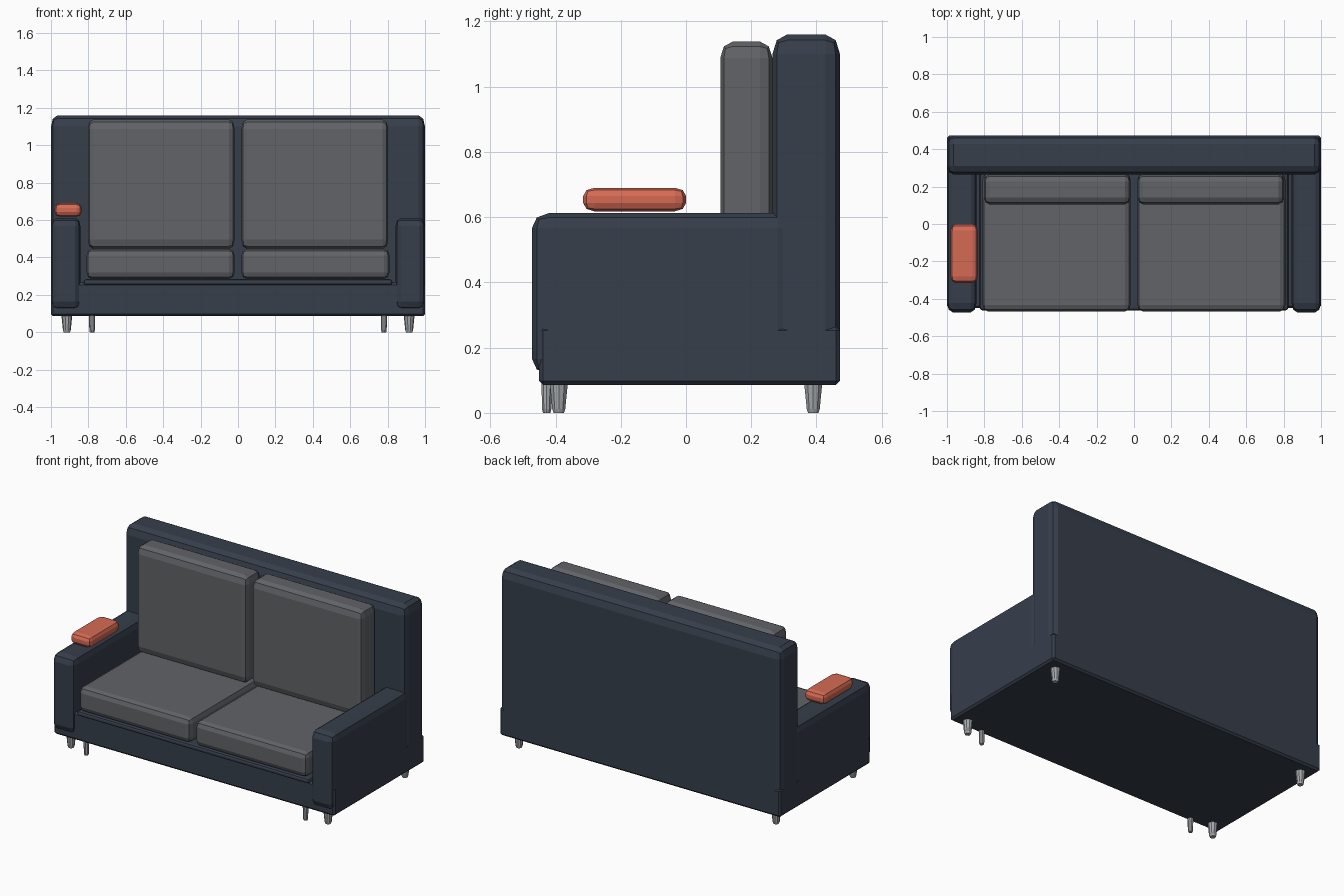
import bpy, bmesh, math

if "Cube" in bpy.data.objects:
    bpy.data.objects.remove(bpy.data.objects["Cube"])


def material(name, srgb):
    m = bpy.data.materials.new(name)
    lin = [(c / 255 / 12.92) if c < 10 else ((c / 255 + 0.055) / 1.055) ** 2.4 for c in srgb]
    m.diffuse_color = (*lin, 1)
    m.use_nodes = True
    m.node_tree.nodes["Principled BSDF"].inputs["Base Color"].default_value = m.diffuse_color
    return m


NAVY = material("navy_fabric", (54, 62, 75))
GREY = material("grey_fabric", (97, 99, 103))
CORAL = material("coral_fabric", (214, 106, 84))
METAL = material("brushed_metal", (165, 170, 174))


def finish(name, bm, mat):
    mesh = bpy.data.meshes.new(name)
    bmesh.ops.recalc_face_normals(bm, faces=bm.faces)
    bm.to_mesh(mesh)
    bm.free()
    mesh.materials.append(mat)
    obj = bpy.data.objects.new(name, mesh)
    bpy.context.collection.objects.link(obj)
    return obj


def soft_box(name, xs, ys, zs, bevel, mat, segments=2):
    """Box between the given limits with its own bevel width on each axis."""
    bm = bmesh.new()
    bmesh.ops.create_cube(bm, size=4)
    bmesh.ops.bevel(bm, geom=bm.edges[:], offset=1, segments=segments,
                    profile=0.5, affect='EDGES')
    for v in bm.verts:
        for i, (lo, hi) in enumerate((xs, ys, zs)):
            c = v.co[i]
            inset = bevel[i] * (2 - abs(c))
            v.co[i] = (lo + hi) / 2 + math.copysign((hi - lo) / 2 - inset, c)
    return finish(name, bm, mat)


def leg(name, x, y, top_radius, foot_radius, mat):
    """Tapered round leg with a small chamfer at the foot."""
    bm = bmesh.new()
    rings = [(0, foot_radius * 0.8), (0.012, foot_radius), (0.1, top_radius)]
    n = 10
    loops = [[bm.verts.new((x + r * math.cos(2 * math.pi * k / n),
                            y + r * math.sin(2 * math.pi * k / n), z))
              for k in range(n)] for z, r in rings]
    for a, b in zip(loops, loops[1:]):
        for k in range(n):
            bm.faces.new((a[k], a[(k + 1) % n], b[(k + 1) % n], b[k]))
    bm.faces.new(loops[0])
    bm.faces.new(loops[-1])
    return finish(name, bm, mat)


# Frame
soft_box("base", (-1, 1), (-0.45, 0.472), (0.086, 0.265), (0.012, 0.012, 0.012), NAVY, 1)
soft_box("backrest", (-1, 1), (0.265, 0.472), (0.1, 1.16), (0.035, 0.045, 0.06), NAVY)
soft_box("seat_deck", (-0.825, 0.825), (-0.462, 0.3), (0.252, 0.284), (0.015, 0.015, 0.012), NAVY)

for side, s in (("left", -1), ("right", 1)):
    def span(a, b):
        return tuple(sorted((s * a, s * b)))

    soft_box(side + "_armrest", span(0.842, 1), (-0.472, 0.33), (0.12, 0.612),
             (0.03, 0.05, 0.045), NAVY)
    # Cushions
    soft_box(side + "_seat_cushion", span(0.018, 0.81), (-0.468, 0.27), (0.285, 0.445),
             (0.03, 0.035, 0.035), GREY)
    soft_box(side + "_back_cushion", span(0.018, 0.803), (0.105, 0.265), (0.445, 1.138),
             (0.03, 0.038, 0.05), GREY)
    # Legs
    leg(side + "_front_leg", s * 0.915, -0.39, 0.03, 0.021, METAL)
    leg(side + "_rear_leg", s * 0.915, 0.39, 0.03, 0.021, METAL)
    leg(side + "_support_leg", s * 0.78, -0.427, 0.017, 0.015, METAL)

# Small pad above the left arm
soft_box("arm_pad", (-0.98, -0.836), (-0.315, 0), (0.618, 0.69), (0.028, 0.034, 0.025), CORAL)
